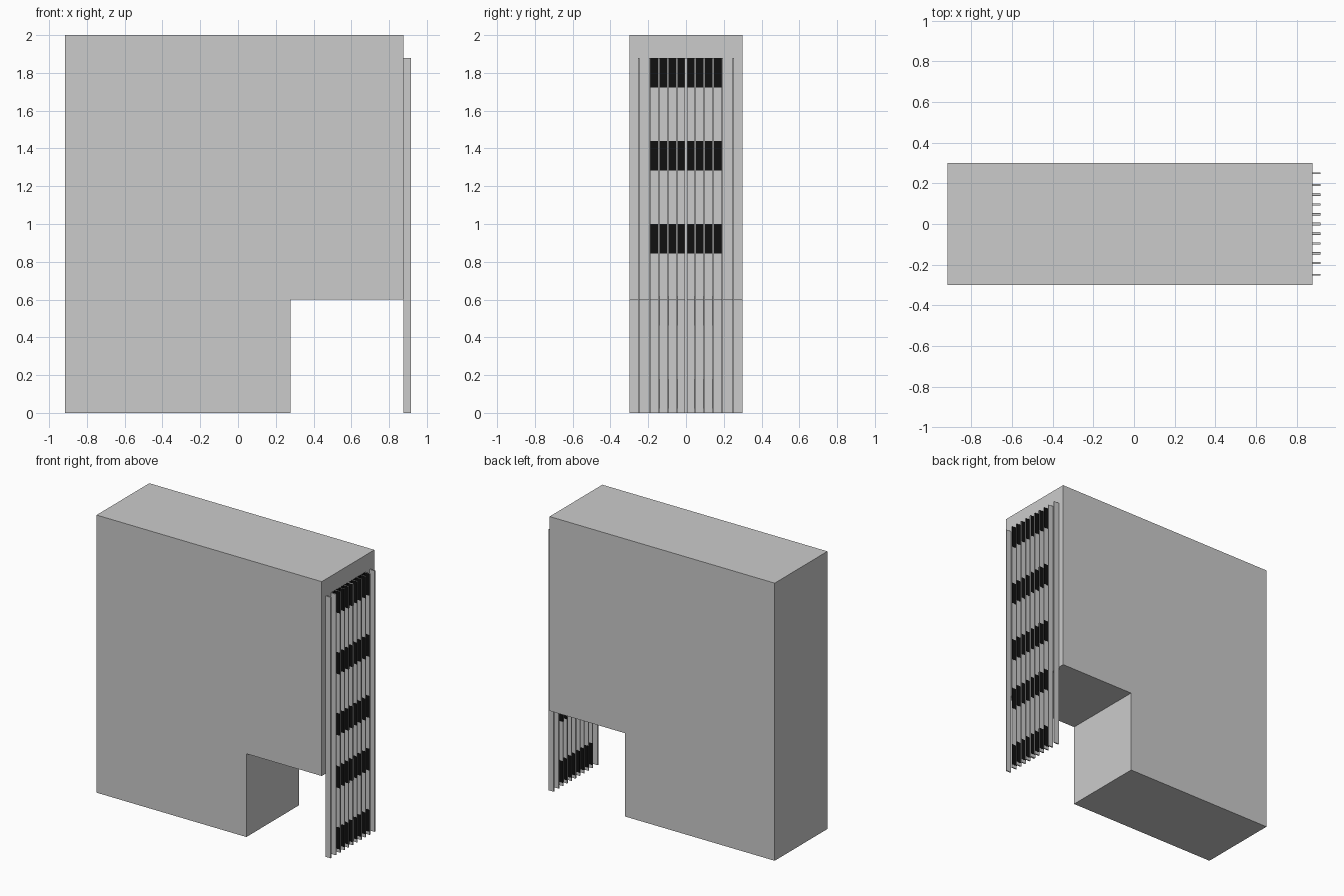
import bpy, bmesh

if "Cube" in bpy.data.objects:
    bpy.data.objects.remove(bpy.data.objects["Cube"])

X_FACE, X_OUT = 0.877, 0.917   # body front face and outer slat edge
SPLIT = 0.625                  # joint between lower and upper slats


def finish(name, bm, mat=None):
    bmesh.ops.recalc_face_normals(bm, faces=bm.faces)
    mesh = bpy.data.meshes.new(name)
    bm.to_mesh(mesh)
    bm.free()
    obj = bpy.data.objects.new(name, mesh)
    bpy.context.collection.objects.link(obj)
    if mat:
        mesh.materials.append(mat)
    return obj


def add_box(bm, x0, x1, y0, y1, z0, z1):
    verts = bmesh.ops.create_cube(bm, size=1)["verts"]
    for v in verts:
        v.co = (x1 if v.co.x > 0 else x0,
                y1 if v.co.y > 0 else y0,
                z1 if v.co.z > 0 else z0)


black = bpy.data.materials.new("black")
black.diffuse_color = (0.005, 0.005, 0.005, 1)
black.use_nodes = True
black.node_tree.nodes["Principled BSDF"].inputs["Base Color"].default_value = black.diffuse_color

# Cabinet body: side profile with a notch, extruded through its depth
profile = [(-0.917, 0), (0.277, 0), (0.277, 0.6), (X_FACE, 0.6), (X_FACE, 2), (-0.917, 2)]
bm = bmesh.new()
face = bm.faces.new([bm.verts.new((x, -0.3, z)) for x, z in profile])
ext = bmesh.ops.extrude_face_region(bm, geom=[face])["geom"]
bmesh.ops.translate(bm, vec=(0, 0.6, 0), verts=[g for g in ext if isinstance(g, bmesh.types.BMVert)])
finish("cabinet_body", bm)

# Vertical slats: nine inner ones plus an outer pair, split in two heights
inner = [i * 0.048 for i in range(-4, 5)]


def half(y):
    return 0.007 if abs(y) < 0.01 else 0.004


for name, z0, z1 in (("lower_slats", 0, SPLIT), ("upper_slats", SPLIT, 1.88)):
    bm = bmesh.new()
    for y in [-0.25] + inner + [0.25]:
        add_box(bm, X_FACE, X_OUT, y - half(y), y + half(y), z0, z1)
    finish(name, bm)

# Black linings in the gaps: both sides always, a back only on the upper rows
bm = bmesh.new()
T = 0.0012
for top in (0.18, 0.62, 1.0, 1.44, 1.88):
    low = top - 0.157
    for a, b in zip(inner, inner[1:]):
        y0, y1 = a + half(a), b - half(b)
        add_box(bm, X_FACE, X_OUT, y0, y0 + T, low, top)
        add_box(bm, X_FACE, X_OUT, y1 - T, y1, low, top)
        if top > SPLIT:
            add_box(bm, X_FACE, X_FACE + T, y0 + T, y1 - T, low, top)
finish("black_linings", bm, black)
